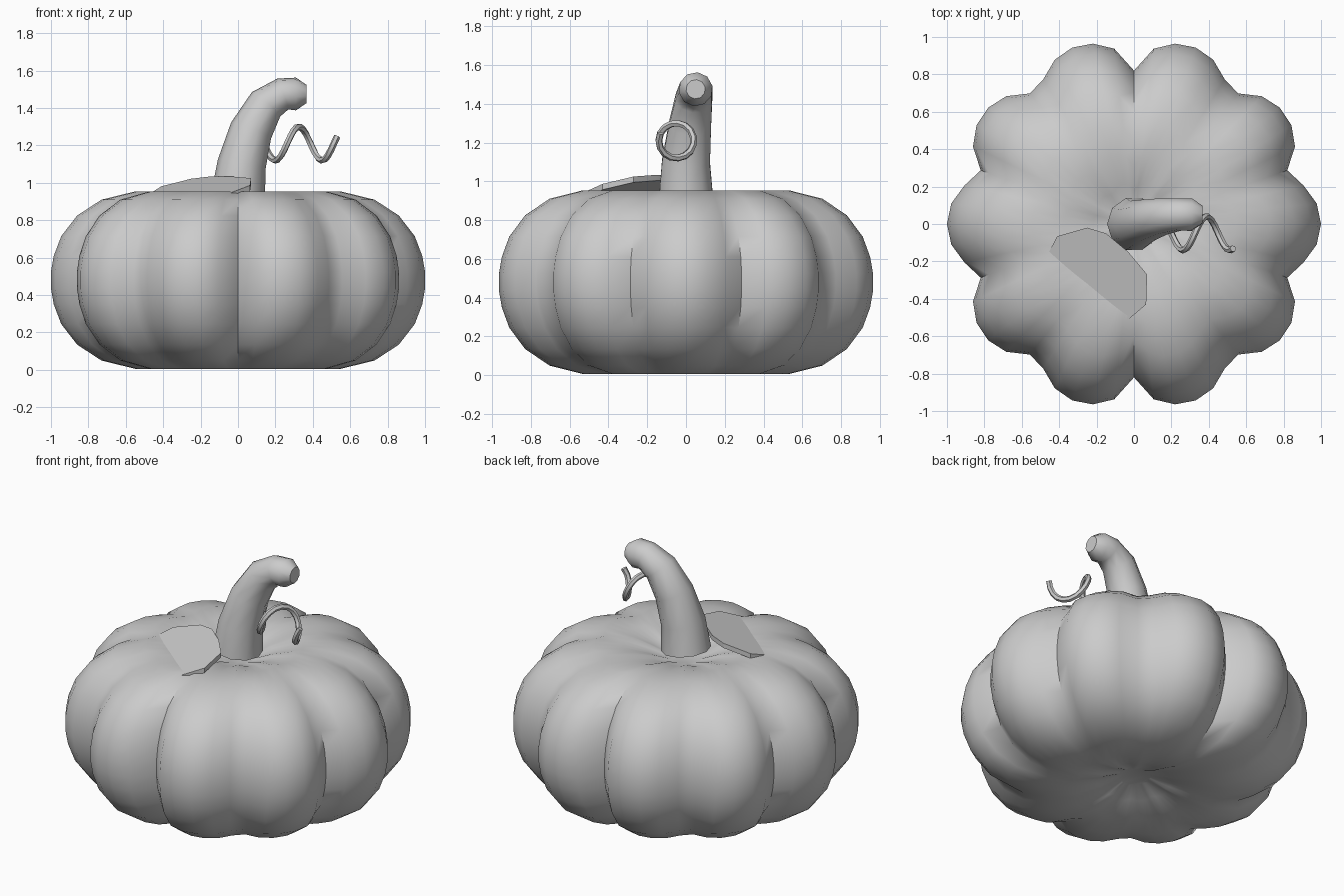
import bpy, math
from math import sin, cos, pi
from mathutils import Vector

if "Cube" in bpy.data.objects:
    bpy.data.objects.remove(bpy.data.objects["Cube"])


def make_object(name, verts, faces, angle=50):
    mesh = bpy.data.meshes.new(name)
    mesh.from_pydata([tuple(v) for v in verts], [], faces)
    obj = bpy.data.objects.new(name, mesh)
    bpy.context.collection.objects.link(obj)
    bpy.ops.object.select_all(action='DESELECT')
    obj.select_set(True)
    bpy.context.view_layer.objects.active = obj
    bpy.ops.object.shade_smooth_by_angle(angle=math.radians(angle))
    return obj


def skin(name, rings, angle=50):
    """Join equal-length rings into a closed skin with capped ends."""
    n = len(rings[0])
    verts = [v for ring in rings for v in ring]
    faces = [(r * n + i, r * n + (i + 1) % n, (r + 1) * n + (i + 1) % n, (r + 1) * n + i)
             for r in range(len(rings) - 1) for i in range(n)]
    faces.append(tuple(reversed(range(n))))
    faces.append(tuple(range(len(verts) - n, len(verts))))
    return make_object(name, verts, faces, angle)


def tube(name, points, radii, sides):
    """Sweep a circle along a path without twisting."""
    pts = [Vector(p) for p in points]
    rings, side, last = [], Vector((1, 0, 0)), Vector((0, 0, 1))
    for i, p in enumerate(pts):
        t = (pts[min(i + 1, len(pts) - 1)] - pts[max(i - 1, 0)]).normalized()
        side = last.rotation_difference(t) @ side
        side = (side - t * side.dot(t)).normalized()
        up = t.cross(side)
        last = t
        rings.append([p + radii[i] * (side * cos(2 * pi * k / sides) + up * sin(2 * pi * k / sides))
                      for k in range(sides)])
    return skin(name, rings)


# Ribbed body: ten lobes, dimpled at both poles
half = [(1.0, .045), (.985, .13), (.945, .235), (.86, .345), (.73, .43),
        (.55, .474), (.38, .472), (.22, .435), (.10, .395)]
profile = [(r, .48 - z) for r, z in reversed(half)] + [(r, .48 + z) for r, z in half]
SEGMENTS = 56
rings = []
for r, z in profile:
    ring = []
    for i in range(SEGMENTS):
        a = 2 * pi * i / SEGMENTS
        lobe = .82 + .18 * abs(cos(5 * a)) ** .6
        ring.append((r * lobe * cos(a), r * lobe * sin(a), z))
    rings.append(ring)
skin("pumpkin_body", rings, 60)

# Bent stem with a rounded tip
tube("stem",
     [(0, 0, .93), (.02, 0, 1.1), (.07, .02, 1.28), (.15, .04, 1.42),
      (.24, .05, 1.475), (.31, .05, 1.475), (.365, .05, 1.475)],
     [.145, .13, .115, .10, .088, .088, .05], 10)

# Curly tendril
path = []
for i in range(25):
    x = .13 + .40 * i / 24
    a = 2 * pi * (x - .20) / .25
    path.append((x, -.05 - .09 * sin(a), 1.21 - .09 * cos(a)))
tube("tendril", path, [.018] * len(path), 6)

# Leaf: thin plate rising towards the stem
outline = [(-.46, -.16), (-.40, -.24), (-.25, -.36), (-.11, -.47), (-.035, -.515), (.065, -.43),
           (.07, -.27), (-.03, -.15), (-.15, -.05), (-.25, -.02), (-.41, -.065)]
top = [(x, y, .95 + .3 * ((x + .46) * .63 + (y + .16) * .77)) for x, y in outline]
skin("leaf", [[(x, y, z - .03) for x, y, z in top], top], 30)
